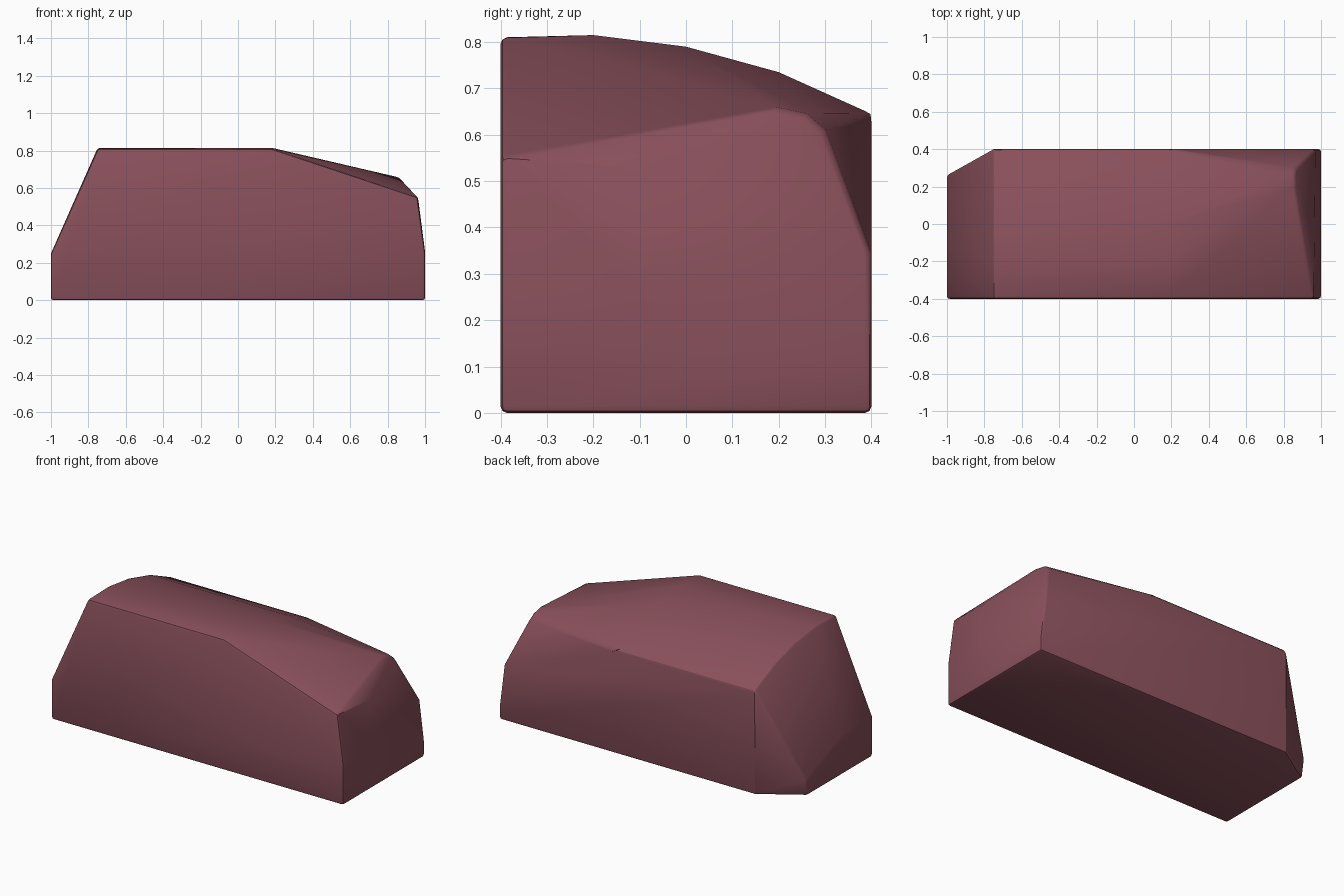
import bpy, bmesh

if "Cube" in bpy.data.objects:
    bpy.data.objects.remove(bpy.data.objects["Cube"])

# Curved top: height falls away toward the back
crown = [(-0.4, 0.81), (-0.2, 0.815), (0.0, 0.79), (0.2, 0.735), (0.4, 0.645)]
points = [(x, y, z) for x in (-0.75, 0.18) for y, z in crown]

# Left end: vertical foot with a cut back corner
points += [(-1, -0.4, 0), (-1, 0.24, 0), (-0.75, 0.4, 0),
           (-1, -0.4, 0.25), (-1, -0.1, 0.25), (-1, 0.26, 0.11)]

# Right end: sloped nose, raised peak and cut back corner
points += [(1, -0.4, 0), (1, 0.4, 0),
           (1, -0.4, 0.26), (1, -0.1, 0.26), (1, 0.4, 0.1),
           (0.96, -0.4, 0.55), (0.965, -0.1, 0.53), (0.97, 0.4, 0.34),
           (0.86, 0.2, 0.657), (0.86, 0.26, 0.645), (0.865, 0.3, 0.61)]

# Faceted solid wrapped around the points
bm = bmesh.new()
for p in points:
    bm.verts.new(p)
hull = bmesh.ops.convex_hull(bm, input=bm.verts[:])
loose = {g for g in hull["geom_interior"] + hull["geom_unused"]
         if isinstance(g, bmesh.types.BMVert)}
bmesh.ops.delete(bm, geom=list(loose), context='VERTS')
bmesh.ops.dissolve_limit(bm, angle_limit=0.02, verts=bm.verts[:], edges=bm.edges[:])
bmesh.ops.recalc_face_normals(bm, faces=bm.faces[:])
mesh = bpy.data.meshes.new("block")
bm.to_mesh(mesh)
bm.free()
block = bpy.data.objects.new("block", mesh)
bpy.context.collection.objects.link(block)

# Softened sharp edges
bevel = block.modifiers.new("Bevel", 'BEVEL')
bevel.width = 0.014
bevel.segments = 2
bevel.limit_method = 'ANGLE'
bevel.angle_limit = 0.6
bpy.context.view_layer.objects.active = block
block.select_set(True)
bpy.ops.object.modifier_apply(modifier="Bevel")
bpy.ops.object.shade_smooth_by_angle(angle=0.5)

# Dark rose colour
mat = bpy.data.materials.new("rose")
mat.diffuse_color = (0.25, 0.08, 0.105, 1)
mat.use_nodes = True
mat.node_tree.nodes["Principled BSDF"].inputs["Base Color"].default_value = mat.diffuse_color
mesh.materials.append(mat)
